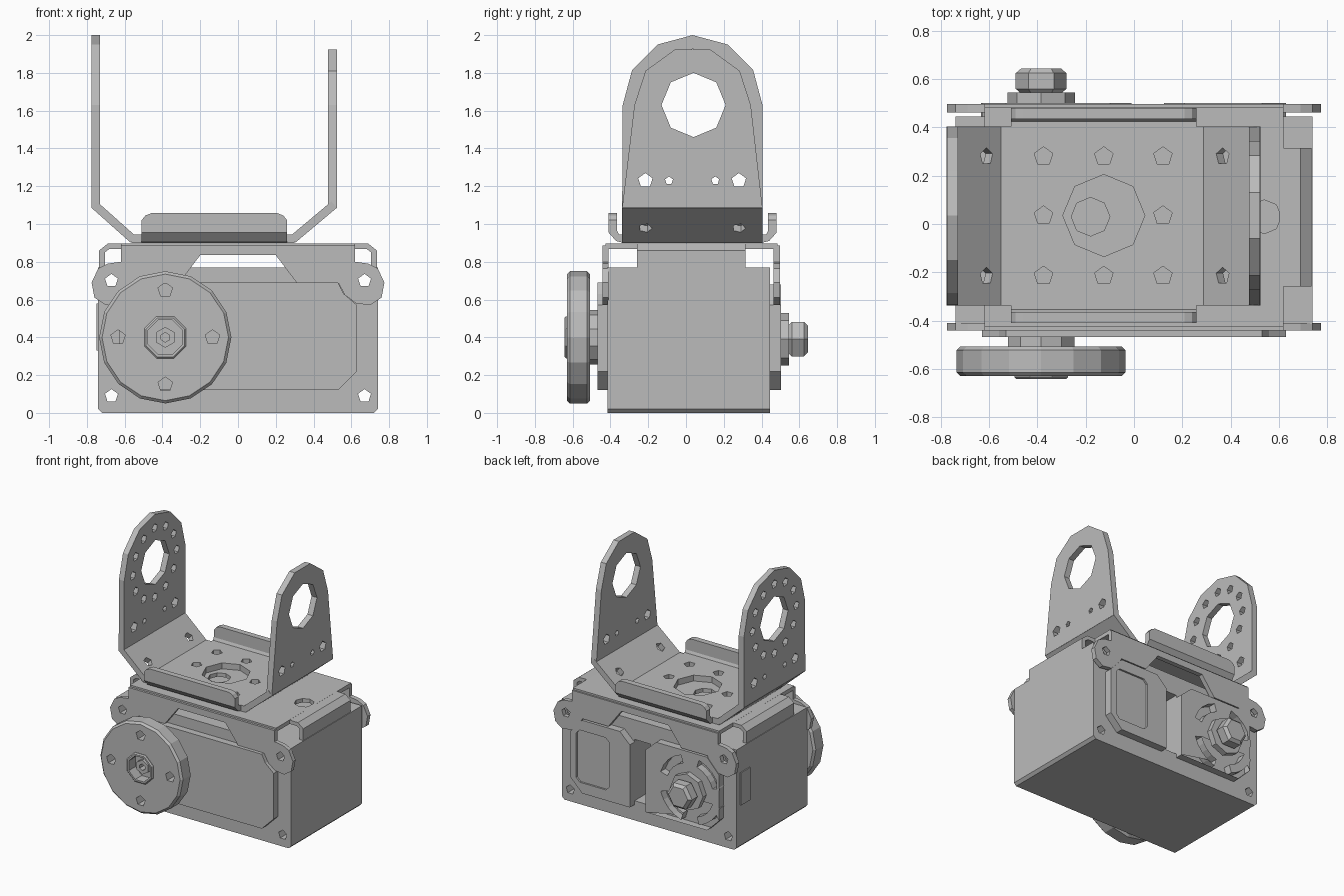
import bpy, bmesh
from math import sin, cos, pi, radians
from mathutils import Vector

cube = bpy.data.objects.get("Cube")
if cube:
    bpy.data.objects.remove(cube, do_unlink=True)

# Single metal colour
metal = bpy.data.materials.new("grey_metal")
metal.use_nodes = True
GREY = (0.5, 0.5, 0.5, 1)
metal.diffuse_color = GREY
metal.node_tree.nodes["Principled BSDF"].inputs["Base Color"].default_value = GREY


# Plane placements: u, v lie in the sheet and w is its thickness direction
def XY(u, v, w): return (u, v, w)
def XZ(u, v, w): return (u, w, v)
def YZ(u, v, w): return (w, u, v)


def slope(a, b):
    d = Vector(b) - Vector(a)
    d.normalize()
    return lambda u, v, w: (a[0] + d.x * u - d.y * w, v, a[1] + d.y * u + d.x * w)


def ngon(cx, cy, r, n=5, start=pi / 2):
    return [(cx + r * cos(start + 2 * pi * i / n), cy + r * sin(start + 2 * pi * i / n))
            for i in range(n)]


def rect(x0, x1, y0, y1, c=0.0):
    if not c:
        return [(x0, y0), (x1, y0), (x1, y1), (x0, y1)]
    return [(x0 + c, y0), (x1 - c, y0), (x1, y0 + c), (x1, y1 - c),
            (x1 - c, y1), (x0 + c, y1), (x0, y1 - c), (x0, y0 + c)]


def mirrored(half):
    return half + [(-x, y) for x, y in reversed(half)]


def arc_slot(cx, cy, r0, r1, mid, span):
    a = [radians(mid + span * (i / 4 - 0.5)) for i in range(5)]
    return ([(cx + r1 * cos(t), cy + r1 * sin(t)) for t in a]
            + [(cx + r0 * cos(t), cy + r0 * sin(t)) for t in reversed(a)])


def plate(name, outline, place, lo, hi, holes=(), bevel=0.0):
    """Extrude a flat outline with holes from lo to hi along the sheet normal."""
    cu = bpy.data.curves.new(name, 'CURVE')
    cu.dimensions = '2D'
    cu.fill_mode = 'BOTH'
    cu.extrude = (hi - lo) / 2
    for loop in [outline, *holes]:
        sp = cu.splines.new('POLY')
        sp.points.add(len(loop) - 1)
        for p, (x, y) in zip(sp.points, loop):
            p.co = (x, y, 0, 1)
        sp.use_cyclic_u = True
    tmp = bpy.data.objects.new(name + "_curve", cu)
    bpy.context.collection.objects.link(tmp)
    dg = bpy.context.evaluated_depsgraph_get()
    me = bpy.data.meshes.new_from_object(tmp.evaluated_get(dg))
    bpy.data.objects.remove(tmp, do_unlink=True)
    bm = bmesh.new()
    bm.from_mesh(me)
    bmesh.ops.remove_doubles(bm, verts=bm.verts, dist=1e-5)
    if bevel:
        # Chamfer the outer rim only
        def on_rim(v):
            return any(abs(v.co.x - x) + abs(v.co.y - y) < 1e-3 for x, y in outline)
        rim = [e for e in bm.edges if all(on_rim(v) for v in e.verts)
               and len(e.link_faces) == 2 and e.calc_face_angle(0) > 1]
        rim = [e for e in rim if abs(e.verts[0].co.z - e.verts[1].co.z) < 1e-4]
        bmesh.ops.bevel(bm, geom=rim, offset=bevel, segments=1, affect='EDGES')
    for v in bm.verts:
        v.co = place(v.co.x, v.co.y, v.co.z + (lo + hi) / 2)
    bmesh.ops.recalc_face_normals(bm, faces=bm.faces)
    for f in bm.faces:
        f.smooth = False
    bm.to_mesh(me)
    bm.free()
    me.name = name
    me.materials.clear()
    me.materials.append(metal)
    ob = bpy.data.objects.new(name, me)
    bpy.context.collection.objects.link(ob)
    return ob


# Motor body, with through holes at the corners and a pocket at the back
ear_holes = [ngon(s * 0.67, 0.70, 0.036) for s in (-1, 1)]
corner_holes = ear_holes + [ngon(s * 0.67, 0.09, 0.036) for s in (-1, 1)]
body = mirrored([(0.72, 0), (0.74, 0.02), (0.74, 0.77)])
plate("motor_body", body, XZ, -0.415, 0.2, corner_holes)
plate("motor_body_back", body, XZ, 0.2, 0.445,
      corner_holes + [rect(-0.01, 0.125, 0.15, 0.62)])
plate("side_label_plate", rect(0.29, 0.40, 0.33, 0.58), YZ, -0.748, -0.738)

# Front cover panel
plate("front_panel", mirrored([(0.53, 0.12), (0.63, 0.22), (0.63, 0.57),
                               (0.56, 0.63), (0.53, 0.69)]), XZ, -0.468, -0.41)

# Back cover: window frame and idler panel
AX, AZ = -0.385, 0.39
window = rect(0.30, 0.58, 0.2, 0.6, 0.03)
plate("back_frame", [(0.125, 0.12), (0.53, 0.12), (0.63, 0.22), (0.63, 0.57), (0.53, 0.68),
                     (0.21, 0.68), (0.125, 0.6)], XZ, 0.44, 0.502, [window])
plate("back_window", window, XZ, 0.44, 0.488)
plate("idler_panel", [(-0.01, 0.12), (-0.53, 0.12), (-0.63, 0.22), (-0.63, 0.57), (-0.53, 0.68),
                      (-0.1, 0.68), (-0.01, 0.6)], XZ, 0.44, 0.502,
      [arc_slot(AX, AZ, 0.2, 0.26, m, 56) for m in (45, 135, 225, 315)])
plate("idler_nut", ngon(AX, AZ, 0.14, 8, 0), XZ, 0.5, 0.545)
plate("idler_bolt", ngon(AX, AZ, 0.105, 6, 0), XZ, 0.54, 0.645, bevel=0.02)

# Output disc, hub and screw
HZ = 0.40
plate("output_shaft", ngon(AX, HZ, 0.145, 10), XZ, -0.52, -0.46)
disc_holes = [ngon(AX + 0.25 * cos(i * pi / 2), HZ + 0.25 * sin(i * pi / 2), 0.04)
              for i in range(4)]
plate("output_disc", ngon(AX, HZ, 0.35, 16), XZ, -0.63, -0.508,
      disc_holes + [ngon(AX, HZ, 0.1, 8, pi / 8)], bevel=0.015)
plate("hub_ring", ngon(AX, HZ, 0.12, 8, pi / 8), XZ, -0.643, -0.6,
      [ngon(AX, HZ, 0.098, 8, pi / 8)], bevel=0.008)
plate("hub_screw", ngon(AX, HZ, 0.055, 6), XZ, -0.61, -0.5, [ngon(AX, HZ, 0.025, 6)])
plate("hub_floor", ngon(AX, HZ, 0.11, 8), XZ, -0.56, -0.51)

# Lower bracket: top sheet, eared flanges and bent end tabs
plate("lower_bracket_top", rect(-0.62, 0.62, -0.425, 0.485), XY, 0.868, 0.898,
      [ngon(-0.18, 0.03, 0.08, 8), ngon(0.54, 0.03, 0.07, 8)])
flange = mirrored([(0.2, 0.835), (0.31, 0.69), (0.53, 0.69), (0.565, 0.626), (0.624, 0.58),
                   (0.70, 0.57), (0.76, 0.61), (0.775, 0.69), (0.74, 0.765), (0.69, 0.79),
                   (0.62, 0.80), (0.62, 0.885)])
plate("front_flange", flange, XZ, -0.442, -0.41, ear_holes)
plate("back_flange", flange, XZ, 0.462, 0.498, ear_holes)
tab = [(0.6, 0.898), (0.69, 0.896), (0.735, 0.86), (0.735, 0.77),
       (0.705, 0.77), (0.705, 0.85), (0.68, 0.868), (0.6, 0.868)]
plate("left_end_tab", tab, XZ, -0.26, 0.315)
plate("right_end_tab", [(-x, z) for x, z in tab], XZ, -0.26, 0.315)

# Upper bracket base
CY = 0.035
Y0, Y1 = -0.338, 0.405
ROWS = (-0.215, 0.28)
base_holes = [ngon(x, y, 0.04) for x in (-0.375, -0.125, 0.12) for y in ROWS]
base_holes += [ngon(0.12, CY, 0.04), ngon(-0.375, CY, 0.04), ngon(-0.125, CY, 0.17, 8)]
plate("upper_bracket_base", rect(-0.565, 0.30, Y0, Y1), XY, 0.9, 0.945, base_holes)

# Upper bracket slopes
for name, a, b, t in (("right_slope", (-0.753, 1.095), (-0.56, 0.923), 0.66),
                      ("left_slope", (0.50, 1.095), (0.295, 0.923), 0.58)):
    length = (Vector(b) - Vector(a)).length
    plate(name, rect(-0.012, length + 0.006, Y0, Y1), slope(a, b), -0.022, 0.022,
          [ngon(length * t, y, 0.036) for y in ROWS])

# Upper bracket arms
AZ2 = 1.63
arm_holes = [ngon(CY + 0.005, AZ2, 0.17, 8)]
arm_holes += [ngon(y, 1.23, 0.04) for y in ROWS] + [ngon(y, 1.23, 0.022) for y in (-0.09, 0.155)]


def arm(r, n):
    arch = [(CY + r * cos(pi * i / n), AZ2 + r * sin(pi * i / n)) for i in range(n + 1)]
    return [(Y0, 1.085), (Y1, 1.085)] + arch


ring = [ngon(CY + 0.265 * cos(i * pi / 6), AZ2 + 0.265 * sin(i * pi / 6), 0.033)
        for i in range(12)]
plate("tall_arm", arm(0.37, 6), YZ, -0.775, -0.73, arm_holes + ring)
plate("short_arm", arm(0.308, 5), YZ, 0.477, 0.523, arm_holes)

# Upturned lips along the base
bend = [(-0.33, 0.90), (-0.37, 0.91), (-0.41, 0.955), (-0.41, 0.98),
        (-0.365, 0.98), (-0.365, 0.965), (-0.355, 0.945), (-0.33, 0.945)]
lip = [(-0.51, 0.96), (0.26, 0.96), (0.26, 1.02), (0.24, 1.045), (0.21, 1.057),
       (-0.46, 1.057), (-0.49, 1.045), (-0.51, 1.02)]
plate("front_lip_bend", bend, YZ, -0.51, 0.26)
plate("back_lip_bend", [(2 * CY - y, z) for y, z in bend], YZ, -0.51, 0.26)
plate("front_lip", lip, XZ, -0.41, -0.365)
plate("back_lip", lip, XZ, 2 * CY + 0.365, 2 * CY + 0.41)
